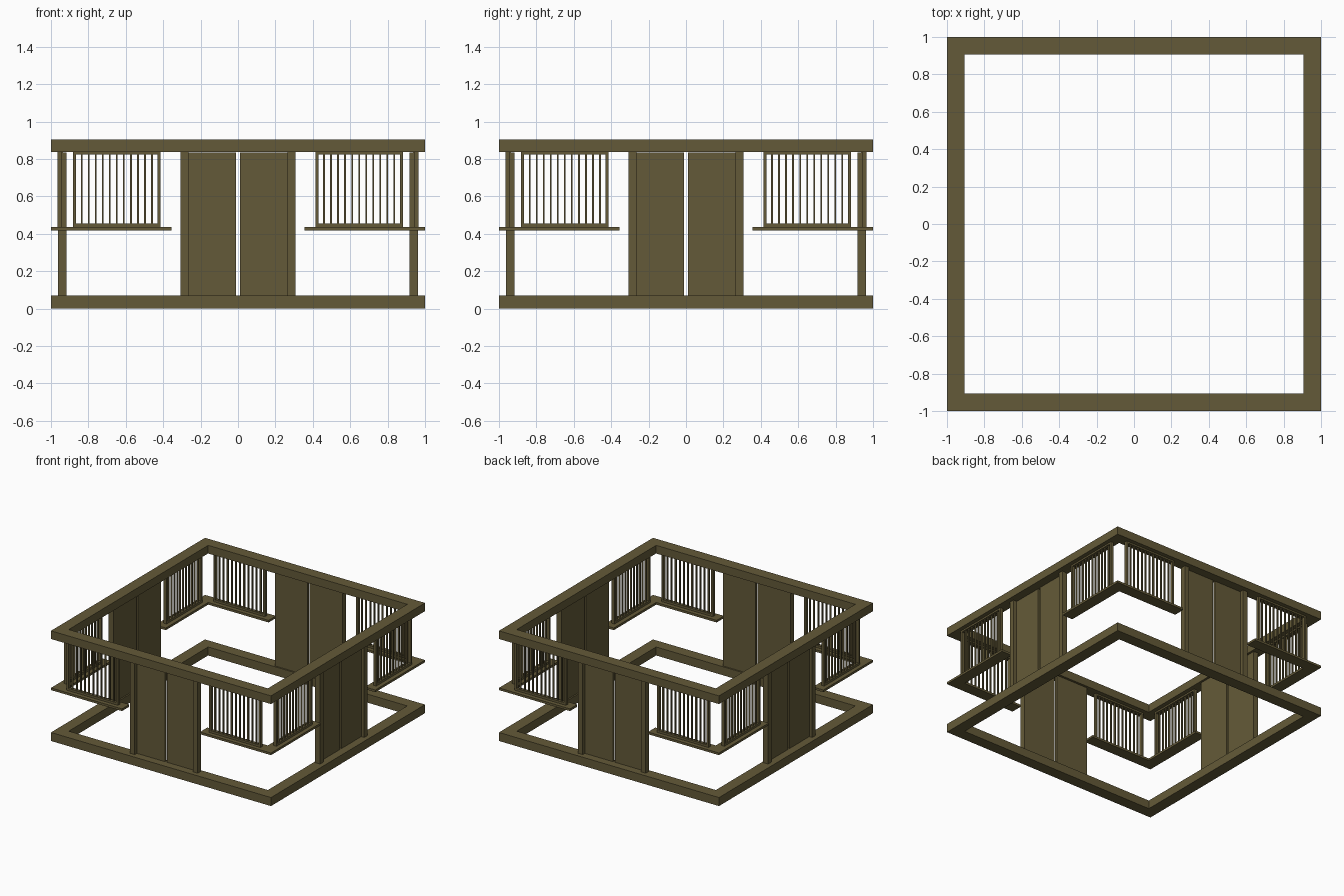
import bpy
import bmesh
from math import pi
from mathutils import Matrix, Vector

cube = bpy.data.objects.get("Cube")
if cube:
    bpy.data.objects.remove(cube, do_unlink=True)

COLOUR = (0.127, 0.102, 0.040, 1)
wood = bpy.data.materials.new("olive_brown_wood")
wood.use_nodes = True
wood.diffuse_color = COLOUR
shader = wood.node_tree.nodes["Principled BSDF"]
shader.inputs["Base Color"].default_value = COLOUR
shader.inputs["Roughness"].default_value = 0.8

# Main dimensions
OUT, IN = 1.0, 0.905                    # outer and inner edge of the square frame
FLOOR, CEILING, TOP = 0.07, 0.838, 0.905
SILL_BOTTOM, SILL_TOP = 0.418, 0.436


def finish(name, bm):
    bmesh.ops.recalc_face_normals(bm, faces=bm.faces)
    mesh = bpy.data.meshes.new(name)
    bm.to_mesh(mesh)
    bm.free()
    mesh.materials.append(wood)
    obj = bpy.data.objects.new(name, mesh)
    bpy.context.collection.objects.link(obj)
    return obj


def add_box(bm, x, y, z):
    """Add a box given as (min, max) pairs."""
    size = [b - a for a, b in (x, y, z)]
    centre = Vector([(a + b) / 2 for a, b in (x, y, z)])
    bmesh.ops.create_cube(bm, size=1, matrix=Matrix.Translation(centre) @ Matrix.Diagonal((*size, 1)))


def square_ring(name, z0, z1):
    """Square frame with mitred corners, swept from a rectangular section."""
    bm = bmesh.new()
    section = [(OUT, z0), (OUT, z1), (IN, z1), (IN, z0)]
    corners = [(-1, -1), (1, -1), (1, 1), (-1, 1)]
    loops = [[bm.verts.new((sx * r, sy * r, z)) for r, z in section] for sx, sy in corners]
    for i in range(4):
        a, b = loops[i], loops[(i + 1) % 4]
        for j in range(4):
            k = (j + 1) % 4
            bm.faces.new((a[j], b[j], b[k], a[k]))
    finish(name, bm)


def corner_sill(name):
    """L-shaped ledge around the front corner on +x."""
    bm = bmesh.new()
    end = 0.355
    outline = [(end, -OUT), (OUT, -OUT), (OUT, -end), (IN, -end), (IN, -IN), (end, -IN)]
    face = bm.faces.new([bm.verts.new((x, y, SILL_BOTTOM)) for x, y in outline])
    walls = bmesh.ops.extrude_face_region(bm, geom=[face], use_keep_orig=True)
    top = [v for v in walls["geom"] if isinstance(v, bmesh.types.BMVert)]
    bmesh.ops.translate(bm, verts=top, vec=(0, 0, SILL_TOP - SILL_BOTTOM))
    return finish(name, bm)


def mirrored(span, side):
    return tuple(sorted((side * span[0], side * span[1])))


def door_panels(name):
    bm = bmesh.new()
    for side in (-1, 1):
        add_box(bm, mirrored((0.01, 0.307), side), (-0.935, -0.917), (FLOOR, CEILING - 0.005))
    return finish(name, bm)


def door_jambs(name):
    bm = bmesh.new()
    for side in (-1, 1):
        add_box(bm, mirrored((0.265, 0.307), side), (-0.962, -0.935), (FLOOR, CEILING))
    return finish(name, bm)


def grille(name, side):
    """Framed screen of upright bars standing on the sill."""
    bm = bmesh.new()
    left, right, edge, bars = 0.415, 0.881, 0.016, 11
    depth = (-0.966, -0.940)
    for x in (left, right - edge):
        add_box(bm, mirrored((x, x + edge), side), depth, (SILL_TOP, CEILING))
    inner = mirrored((left + edge, right - edge), side)
    add_box(bm, inner, depth, (SILL_TOP, SILL_TOP + 0.018))
    add_box(bm, inner, depth, (CEILING - 0.014, CEILING))
    step = (right - left - edge) / (bars + 1)
    for i in range(1, bars + 1):
        x = left + edge / 2 + i * step
        add_box(bm, mirrored((x - 0.005, x + 0.005), side), (-0.959, -0.947),
                (SILL_TOP + 0.018, CEILING - 0.014))
    return finish(name, bm)


# Ground and head beams
square_ring("base_beam", 0, FLOOR)
square_ring("top_beam", CEILING, TOP)

# Doors, screens and ledges repeated on the four walls
for i, wall in enumerate(("front", "left", "back", "right")):
    parts = [door_panels(wall + "_door_panels"),
             door_jambs(wall + "_door_jambs"),
             grille(wall + "_grille_a", -1),
             grille(wall + "_grille_b", 1),
             corner_sill(wall + "_corner_sill")]
    for part in parts:
        part.data.transform(Matrix.Rotation(i * pi / 2, 4, "Z"))
